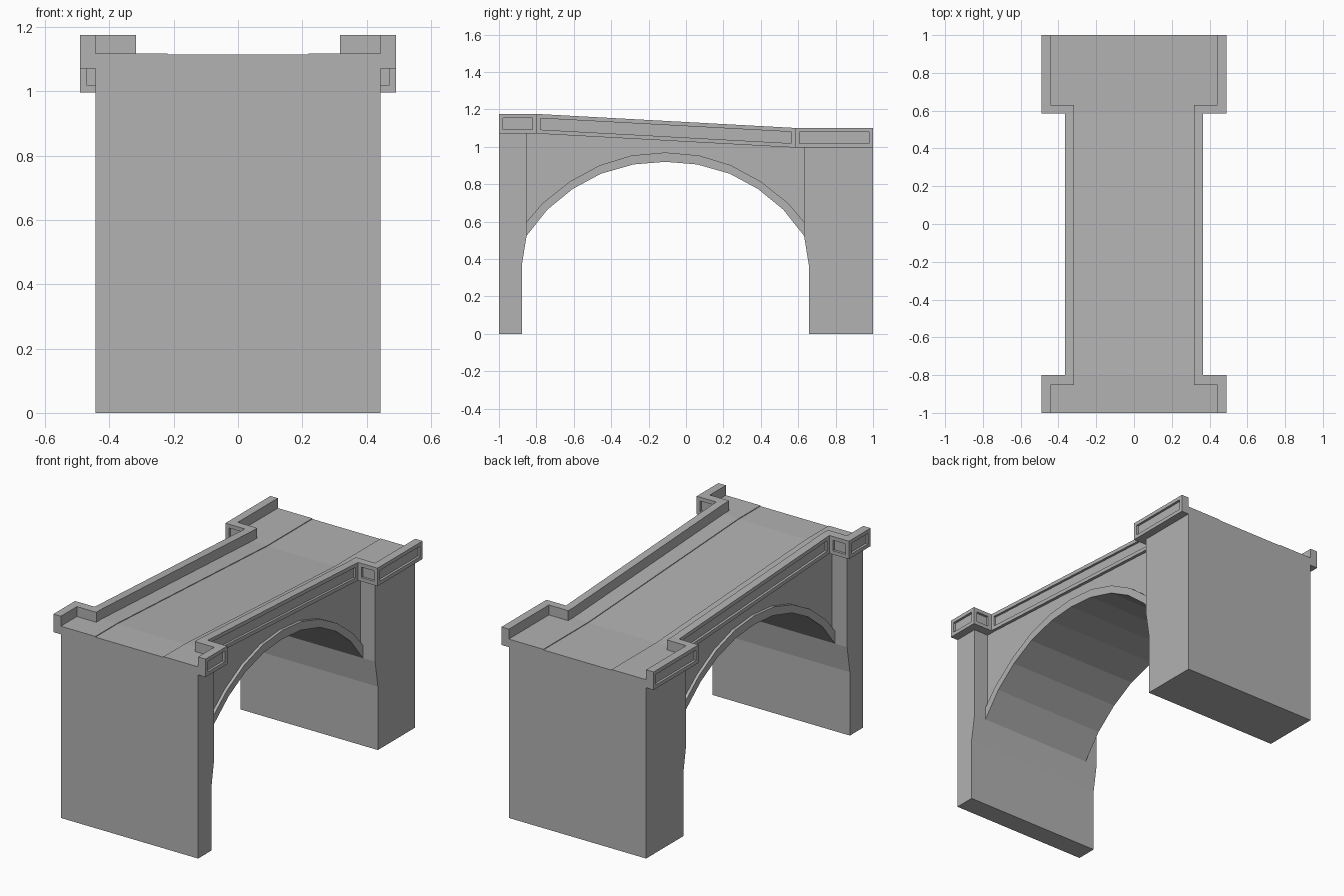
import bpy
import bmesh

old = bpy.data.objects.get("Cube")
if old:
    bpy.data.objects.remove(old, do_unlink=True)

stone = bpy.data.materials.new("grey_stone")
stone.use_nodes = True
GREY = (0.445, 0.445, 0.445, 1)
stone.diffuse_color = GREY
stone.node_tree.nodes["Principled BSDF"].inputs["Base Color"].default_value = GREY

# Main dimensions
ABUT_X, WALL_X, KERB_X = 0.443, 0.347, 0.22
RAIL_IN, RAIL_OUT, END_OUT = 0.318, 0.365, 0.491
FRONT_WALL, BACK_WALL = -0.852, 0.631
SLOPE_START, SLOPE_END = -0.80, 0.585
DROP = 0.075
ROAD, WALK, RAIL_TOP, RAIL_LOW = 1.114, 1.118, 1.176, 1.071
MID = (FRONT_WALL + BACK_WALL) / 2


def prism(name, points, lo, hi, axis="x", panel=None):
    """Extrude a yz profile along x, or an xy plan along z; panel picks faces to recess."""
    bm = bmesh.new()

    def vert(p, d):
        return bm.verts.new((d, *p) if axis == "x" else (*p, d))

    a = [vert(p, lo) for p in points]
    b = [vert(p, hi) for p in points]
    bm.faces.new(a)
    bm.faces.new(b[::-1])
    n = len(points)
    for i in range(n):
        j = (i + 1) % n
        bm.faces.new((a[i], a[j], b[j], b[i]))
    bmesh.ops.recalc_face_normals(bm, faces=bm.faces[:])
    if panel:
        bm.normal_update()
        chosen = [f for f in bm.faces if panel(f.calc_center_median(), f.normal)]
        frame = bmesh.ops.inset_individual(bm, faces=chosen, thickness=0.022,
                                           use_even_offset=True)
        # Push each panel straight back to leave a square-edged recess
        ext = bmesh.ops.extrude_discrete_faces(bm, faces=chosen)["faces"]
        for f in ext:
            f.normal_update()
            bmesh.ops.translate(bm, verts=f.verts[:], vec=f.normal * -0.014)
    mesh = bpy.data.meshes.new(name)
    bm.to_mesh(mesh)
    bm.free()
    mesh.materials.append(stone)
    ob = bpy.data.objects.new(name, mesh)
    bpy.context.collection.objects.link(ob)
    return ob


def deck_line(z, y0, y1):
    """Deck profile: level, falling, level."""
    pts = [(y0, z), (SLOPE_START, z), (SLOPE_END, z - DROP), (y1, z - DROP)]
    return pts


def arch(half):
    """Mirror half an arch, given crown first, about the middle of the span."""
    left = [(MID - d, z) for d, z in reversed(half)]
    return left + [(MID + d, z) for d, z in half[1:]]


SPRING = BACK_WALL - MID
intrados = arch([(0, 0.92), (0.171, 0.906), (0.345, 0.856), (0.495, 0.775),
                 (0.63, 0.665), (SPRING, 0.525)])
extrados = arch([(0, 0.97), (0.18, 0.954), (0.35, 0.902), (0.51, 0.815),
                 (0.655, 0.70), (SPRING, 0.60)])

# Abutments with their splayed inner faces
for name, end, wall, z in (("front_abutment", -1, FRONT_WALL, ROAD),
                           ("back_abutment", 1, BACK_WALL, ROAD - DROP)):
    foot = MID + (0.767 if end > 0 else -0.767)
    prism(name, [(end, 0), (foot, 0), (foot, 0.37), (wall, 0.525), (wall, z), (end, z)],
          -ABUT_X, ABUT_X)

# Arched span with sloping road
prism("arched_span", intrados + deck_line(ROAD, FRONT_WALL, BACK_WALL)[::-1], -WALL_X, WALL_X)

for side, s in (("left", 1), ("right", -1)):
    # Raised arch ring on the wall
    prism(side + "_arch_ring", intrados + extrados[::-1], s * WALL_X, s * (RAIL_OUT - 0.001))

    # Low sidewalk along the road and out over the abutments
    prism(side + "_sidewalk", deck_line(WALK, -1, 1) + deck_line(ROAD, -1, 1)[::-1],
          s * KERB_X, s * (RAIL_IN + 0.005))
    for end, wall, fall in ((-1, FRONT_WALL, 0), (1, BACK_WALL, DROP)):
        word = "front" if end < 0 else "back"
        prism(f"{side}_{word}_walk_corner",
              [(s * RAIL_IN, end), (s * ABUT_X, end), (s * ABUT_X, wall), (s * RAIL_IN, wall)],
              ROAD - fall, WALK - fall, "z")

        # Stepped end parapet, panelled on its outer and inward-turned faces
        inner = SLOPE_START if end < 0 else SLOPE_END
        plan = [(ABUT_X, end), (END_OUT, end), (END_OUT, inner), (RAIL_OUT, inner),
                (RAIL_IN, inner), (RAIL_IN, wall), (ABUT_X, wall)]

        def end_panel(c, n, inner=inner):
            outer = abs(c.x) > END_OUT - 0.001 and abs(n.x) > 0.9
            step = abs(c.y - inner) < 0.001 and abs(n.y) > 0.9 and abs(c.x) > RAIL_OUT
            return outer or step

        prism(f"{side}_{word}_parapet", [(s * x, y) for x, y in plan],
              RAIL_LOW - fall, RAIL_TOP - fall, "z", end_panel)

    # Sloping parapet over the span with one long panel
    prism(side + "_span_parapet",
          [(SLOPE_START, RAIL_LOW), (SLOPE_END, RAIL_LOW - DROP),
           (SLOPE_END, RAIL_TOP - DROP), (SLOPE_START, RAIL_TOP)],
          s * RAIL_IN, s * RAIL_OUT, "x",
          lambda c, n: abs(c.x) > RAIL_OUT - 0.001 and abs(n.x) > 0.9)
